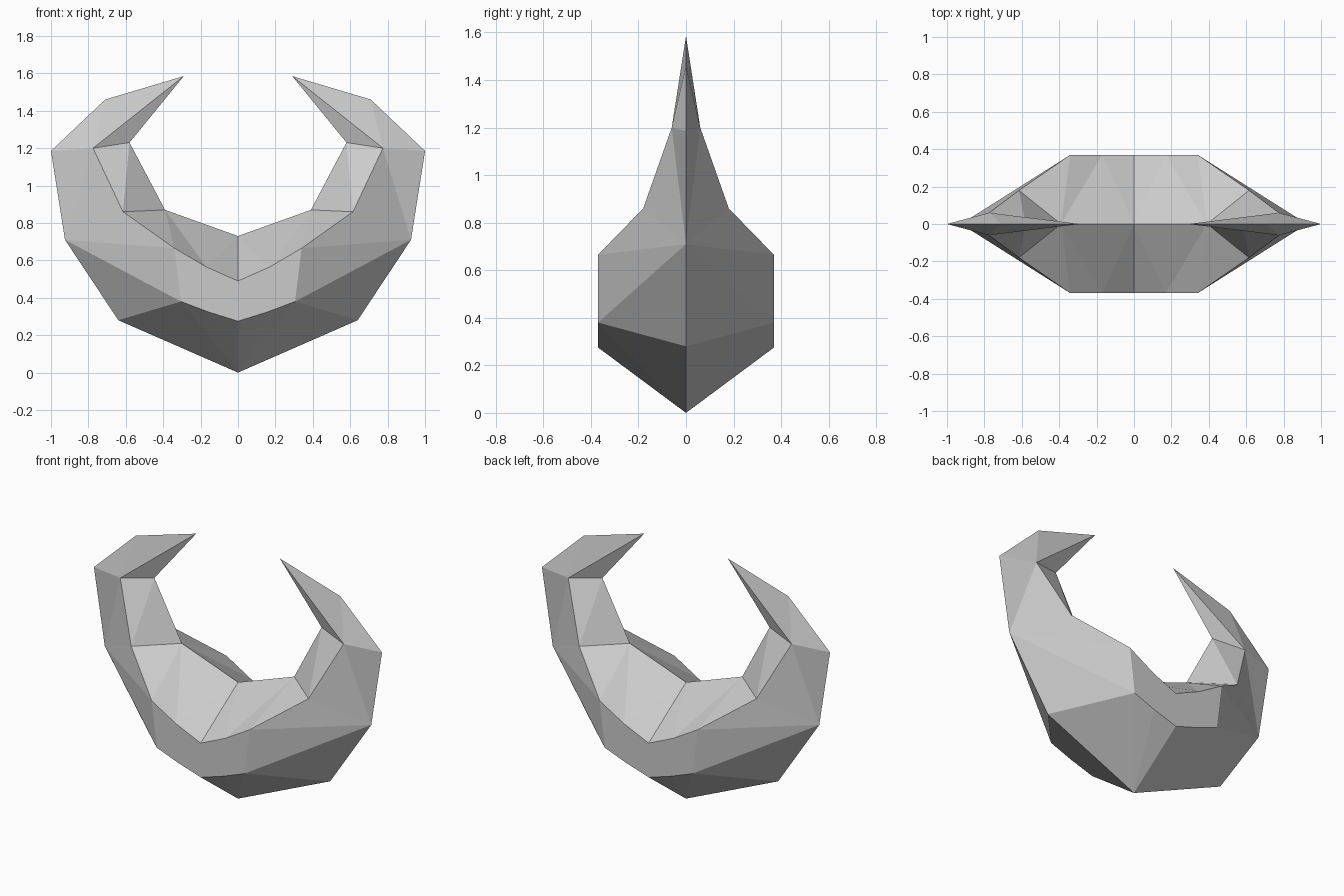
import bpy
import bmesh

cube = bpy.data.objects.get("Cube")
if cube:
    bpy.data.objects.remove(cube)

grey = bpy.data.materials.new("light grey")
grey.use_nodes = True
colour = (0.6, 0.6, 0.6, 1)
grey.diffuse_color = colour
grey.node_tree.nodes["Principled BSDF"].inputs["Base Color"].default_value = colour

# Corner points of the front left quarter
P = {
    # outer ridge, from the keel up to the tip
    "keel": (0, 0, 0), "hip": (0.64, 0, 0.28), "flank": (0.925, 0, 0.71),
    "shoulder": (1, 0, 1.185), "crown": (0.71, 0, 1.46), "tip": (0.29, 0, 1.585),
    # inner ridge
    "saddle": (0, 0, 0.73), "neck": (0.39, 0, 0.87), "throat": (0.58, 0, 1.23),
    # upper edge of the front
    "top_mid": (0, -0.37, 0.49), "top_in": (0.17, -0.37, 0.565),
    "top_out": (0.34, -0.37, 0.665), "rim": (0.615, -0.18, 0.86),
    "horn": (0.775, -0.06, 1.2),
    # lower edge of the front
    "low_mid": (0, -0.37, 0.275), "low_in": (0.16, -0.37, 0.325),
    "low_out": (0.305, -0.37, 0.38),
}


def fan(first, rest):
    names = rest.split()
    return [(first, a, b) for a, b in zip(names, names[1:])]


faces = [("top_mid", "top_in", "top_out", "low_out", "low_in", "low_mid")]
faces += fan("keel", "low_mid low_in low_out hip")            # underside
faces += fan("flank", "hip low_out top_out rim horn shoulder")  # outer side
faces += fan("crown", "shoulder horn tip")                    # horn end
faces += fan("top_in", "top_mid saddle neck")                 # inner slope
faces += fan("neck", "top_in top_out rim throat")
faces += fan("throat", "rim horn tip")

# Mirror the quarter across both centre planes and weld the seams
bm = bmesh.new()
for sx in (1, -1):
    for sy in (1, -1):
        verts = {n: bm.verts.new((x * sx, y * sy, z)) for n, (x, y, z) in P.items()}
        for face in faces:
            bm.faces.new([verts[n] for n in face])
bmesh.ops.remove_doubles(bm, verts=bm.verts[:], dist=0.0005)
bmesh.ops.recalc_face_normals(bm, faces=bm.faces[:])

mesh = bpy.data.meshes.new("crescent_horns")
bm.to_mesh(mesh)
bm.free()
mesh.materials.append(grey)
horns = bpy.data.objects.new("crescent_horns", mesh)
bpy.context.collection.objects.link(horns)
